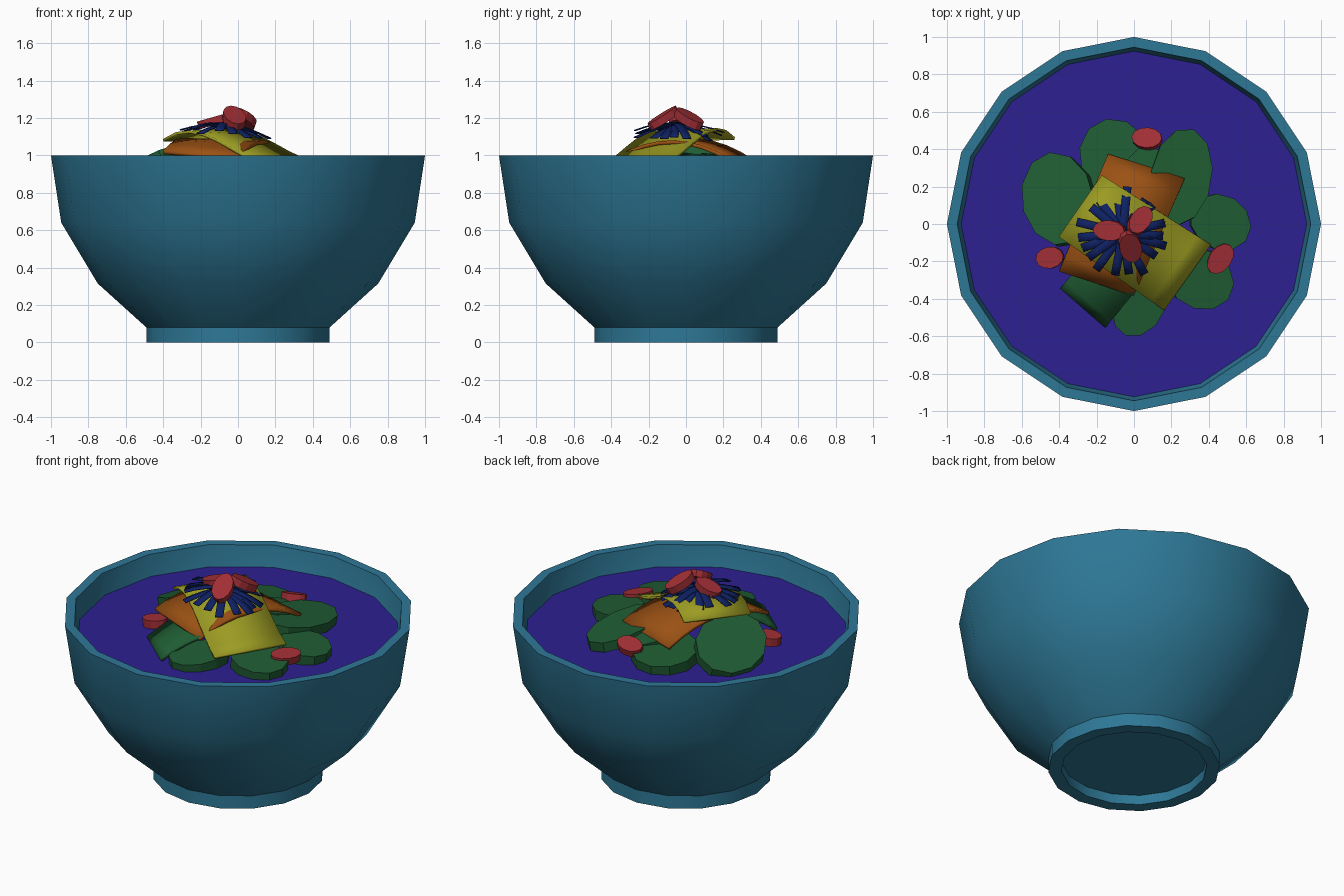
import bpy, bmesh, math, random
from mathutils import Vector, Matrix

if "Cube" in bpy.data.objects:
    bpy.data.objects.remove(bpy.data.objects["Cube"])
random.seed(4)


def material(name, rgb):
    m = bpy.data.materials.new(name)
    m.diffuse_color = (*rgb, 1)
    m.use_nodes = True
    m.node_tree.nodes["Principled BSDF"].inputs["Base Color"].default_value = m.diffuse_color
    return m


TEAL = material("teal", (.027, .188, .307))
BROTH = material("indigo", (.027, .014, .285))
GREEN = material("green", (.0135, .107, .033))
ORANGE = material("orange", (.33, .084, .007))
YELLOW = material("yellow", (.33, .33, .017))
NAVY = material("navy", (.0045, .015, .125))
RED = material("red", (.355, .028, .036))


def add(name, bm, mat, smooth=None):
    bmesh.ops.recalc_face_normals(bm, faces=bm.faces)
    me = bpy.data.meshes.new(name)
    bm.to_mesh(me)
    bm.free()
    me.materials.append(mat)
    ob = bpy.data.objects.new(name, me)
    bpy.context.collection.objects.link(ob)
    if smooth:
        bpy.context.view_layer.objects.active = ob
        ob.select_set(True)
        bpy.ops.object.shade_smooth_by_angle(angle=math.radians(smooth))
        ob.select_set(False)
    return ob


def lathe(name, profile, mat, n=16, smooth=40):
    bm = bmesh.new()
    rings = [[bm.verts.new((r * math.cos(i * math.tau / n), r * math.sin(i * math.tau / n), z))
              for i in range(n)] for r, z in profile]
    for a, b in zip(rings, rings[1:]):
        for i in range(n):
            j = (i + 1) % n
            bm.faces.new((a[i], a[j], b[j], b[i]))
    bm.faces.new(rings[0])
    bm.faces.new(rings[-1])
    return add(name, bm, mat, smooth)


def disc(name, centre, a, b, thick, turn, tilt, lean, mat, n=11):
    """Oval chip: long half-axis a heads along 'turn', 'tilt' dips in direction 'lean' (degrees)."""
    bm = bmesh.new()
    bmesh.ops.create_cone(bm, cap_ends=True, segments=n, radius1=1, radius2=1, depth=1)
    axis = Vector((-math.sin(math.radians(lean)), math.cos(math.radians(lean)), 0))
    mat4 = (Matrix.Translation(centre) @ Matrix.Rotation(math.radians(tilt), 4, axis)
            @ Matrix.Rotation(math.radians(turn), 4, 'Z') @ Matrix.Diagonal((a, b, thick, 1)))
    bm.transform(mat4)
    return add(name, bm, mat)


def sheet(name, corners, arch, thick, mat, n=8, skew=False):
    """Thin slice spanning two ends (first two and last two corners), arched in between."""
    a0, a1, b0, b1 = map(Vector, corners)
    bm = bmesh.new()
    rows = []
    for i in range(n + 1):
        t = i / n
        bump = 6.75 * t * (1 - t) ** 2 if skew else 4 * t * (1 - t)
        up = Vector((0, 0, arch * bump))
        rows.append([bm.verts.new(a0.lerp(b0, t).lerp(a1.lerp(b1, t), s) + up) for s in (0, .5, 1)])
    for p, q in zip(rows, rows[1:]):
        for k in range(2):
            bm.faces.new((p[k], p[k + 1], q[k + 1], q[k]))
    ob = add(name, bm, mat, 30)
    mod = ob.modifiers.new("thickness", 'SOLIDIFY')
    mod.thickness = thick
    mod.offset = 0
    return ob


# Bowl with recessed foot ring, and the liquid in it
lathe("bowl", [(.415, .06), (.415, 0), (.49, 0), (.49, .08), (.75, .315), (.945, .64), (1, 1),
               (.945, 1), (.89, .66), (.70, .36), (.45, .14)], TEAL)
lathe("broth", [(.895, .80), (.924, .87)], BROTH)

# Green slices round the middle
for i, s in enumerate([((-.40, .13, .955), .26, .20, .06, 108, 22, 150),
                       ((-.10, .35, .91), .215, .19, .07, 110, 6, 105),
                       ((.08, .24, .95), .17, .15, .06, 90, 12, 75),
                       ((.25, .25, .94), .265, .165, .06, 80, 10, 40),
                       ((.46, .01, .90), .17, .145, .07, -30, 5, 0),
                       ((.35, -.29, .90), .19, .16, .07, -30, 6, -40),
                       ((.03, -.43, .895), .18, .135, .07, 60, 6, -90)]):
    disc(f"green_slice_{i + 1}", *s, GREEN)

# Stacked curved sheets
sheet("green_sheet", [(-.39, -.34, .875), (-.15, -.55, .875), (-.16, -.06, 1.02), (.08, -.27, 1.0)],
      .035, .02, GREEN)
sheet("orange_sheet", [(-.14, .37, .96), (.27, .24, .97), (-.40, -.25, 1.015), (0, -.38, .98)],
      .095, .02, ORANGE)
sheet("yellow_sheet", [(-.17, .26, 1.09), (-.40, -.07, 1.08), (.41, -.11, .96), (.16, -.46, .94)],
      .085, .015, YELLOW, skew=True)

# Pile of shredded strips
N = 18
for i in range(N):
    ang = math.tau * i / N + random.uniform(-.12, .12)
    d = Vector((math.cos(ang), math.sin(ang), 0))
    side = Vector((-d.y, d.x, 0)) * .023
    reach = random.uniform(.21, .26)
    c = Vector((-.06, -.05, 1.165 + random.uniform(-.01, .01)))
    end = c + d * reach - Vector((0, 0, random.uniform(.04, .07) + .02 * d.x))
    sheet(f"strip_{i + 1}", [c - side, c + side, end - side, end + side], .012, .006, NAVY, 4)

# Red beans: three on top, three in the broth
for i, s in enumerate([((-.13, -.035, 1.185), .088, .055, .04, -5, 16, 180),
                       ((.03, .015, 1.195), .09, .055, .045, 55, 28, 50),
                       ((-.02, -.12, 1.20), .092, .06, .04, 105, 32, -75),
                       ((.07, .455, .95), .082, .057, .045, -5, 20, 110),
                       ((-.45, -.18, .90), .075, .058, .05, 10, 5, 180),
                       ((.46, -.185, .925), .09, .06, .045, 55, 8, -30)]):
    disc(f"red_bean_{i + 1}", *s, RED, 12)
